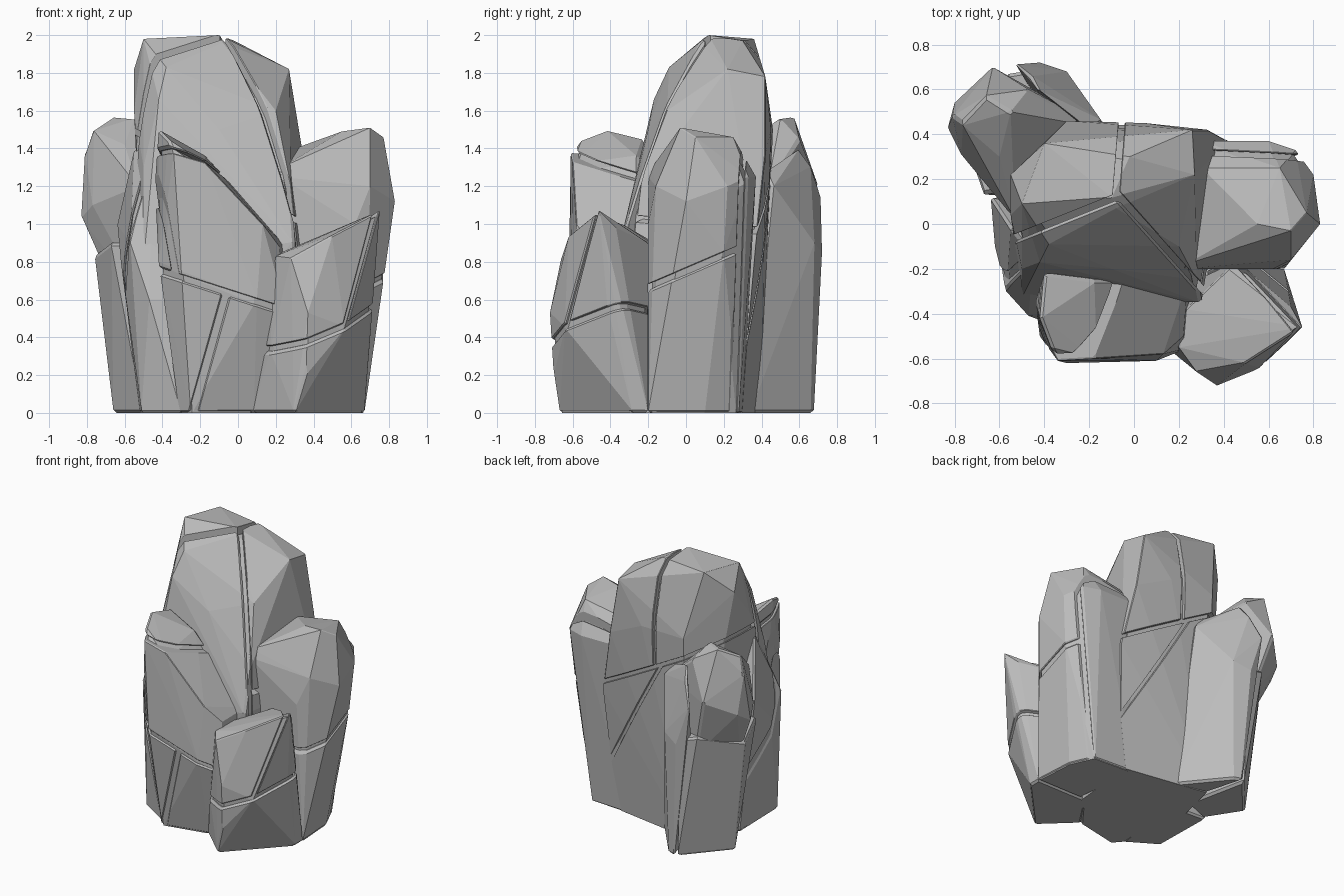
import bpy
import bmesh
from mathutils import Vector

GAP = 0.014      # half width of a crack
BEVEL = 0.014    # chipped edge width
CORE = 0.93      # size of the core that closes the cracks from inside

if "Cube" in bpy.data.objects:
    bpy.data.objects.remove(bpy.data.objects["Cube"], do_unlink=True)

stone = bpy.data.materials.new("stone_grey")
stone.use_nodes = True
stone.diffuse_color = (0.5, 0.5, 0.5, 1)
stone.node_tree.nodes["Principled BSDF"].inputs["Base Color"].default_value = stone.diffuse_color


def hull(points):
    """Closed convex solid around the points."""
    bm = bmesh.new()
    for p in points:
        bm.verts.new(p)
    bmesh.ops.remove_doubles(bm, verts=bm.verts[:], dist=0.001)
    bmesh.ops.convex_hull(bm, input=bm.verts[:])
    loose = [v for v in bm.verts if not v.link_faces]
    bmesh.ops.delete(bm, geom=loose, context='VERTS')
    return bm


def keep_side(bm, point, normal):
    """Part of a convex solid on the normal's side of a plane."""
    n = Vector(normal).normalized()
    bmesh.ops.bisect_plane(bm, geom=bm.verts[:] + bm.edges[:] + bm.faces[:],
                           plane_co=Vector(point) + n * GAP, plane_no=n,
                           clear_inner=True)
    corners = [v.co.copy() for v in bm.verts]
    bm.free()
    return hull(corners)


def add_object(name, bm, bevel=True):
    bmesh.ops.dissolve_limit(bm, angle_limit=0.03, verts=bm.verts[:], edges=bm.edges[:])
    bmesh.ops.recalc_face_normals(bm, faces=bm.faces[:])
    mesh = bpy.data.meshes.new(name)
    bm.to_mesh(mesh)
    bm.free()
    mesh.materials.append(stone)
    obj = bpy.data.objects.new(name, mesh)
    bpy.context.collection.objects.link(obj)
    if bevel:
        mod = obj.modifiers.new("chipped_edges", 'BEVEL')
        mod.width = BEVEL
        mod.segments = 1
        mod.limit_method = 'ANGLE'
        mod.angle_limit = 0.95


def rock(name, points, cuts=(), blocks=("",)):
    """Cracked rock: each block names the side (+ - or . for any) of every cut."""
    for i, sides in enumerate(blocks):
        bm = hull(points)
        for (point, normal), side in zip(cuts, sides):
            if side != ".":
                sign = 1 if side == "+" else -1
                bm = keep_side(bm, point, Vector(normal) * sign)
        add_object(f"{name}_block_{i + 1}", bm)
    if cuts:
        mid = sum((Vector(p) for p in points), Vector()) / len(points)
        inner = []
        for p in points:
            q = mid + (Vector(p) - mid) * CORE
            q.z = p[2] * 0.97
            inner.append(q)
        add_object(name + "_core", hull(inner), bevel=False)


# Tall central column: front slab, two upper back slabs, two lower back slabs
rock("tall_column", [
    (-.5, .09, 1.98), (-.1, .12, 2), (-.4, .36, 1.98), (-.02, .3, 1.97),
    (.27, .22, 1.82), (.26, .42, 1.78), (-.3, .46, 1.5), (.05, .45, 1.5),
    (.33, .42, 1.37), (.29, -.05, 1.3), (-.55, .22, 1.82), (-.55, .04, 1.6),
    (-.38, -.09, 1.83), (-.08, .07, 1.96), (.2, -.1, 1.6), (.28, -.25, 1.2),
    (-.42, -.17, 1.66), (-.5, -.2, 1.3), (-.1, -.2, 1.5), (-.5, -.33, .8),
    (.3, -.35, .9), (.42, .37, .9), (-.48, -.33, 0), (.3, -.3, 0),
    (.36, .29, 0), (-.06, .34, 0), (-.3, .4, 0)],
    cuts=[((-.08, .14, 0), (1, -.08, 0)),
          ((-.08, .12, 0), (-.4, 1, 0)),
          ((-.08, .14, 0), (.75, .67, 0)),
          ((0, .45, 1.19), (.55, 0, 1)),
          ((-.05, .45, 1.15), (1, 0, .57))],
    blocks=(".--..", "-+.+.", "+.++.", ".+.--", "..+-+"))

# Back rock on the -x side: a broad foot, an overhanging top and a rear slab
rock("back_rock_foot", [
    (-.66, .37, 0), (-.5, .12, 0), (-.4, .67, 0), (-.3, .2, 0),
    (-.76, .39, .83), (-.67, .13, .9), (-.56, .67, .92), (-.43, .69, .88),
    (-.3, .2, .9)])
rock("back_rock_top", [
    (-.72, .38, .78), (-.52, .63, .78), (-.2, .4, .6), (-.5, .12, .6),
    (-.83, .43, 1.03), (-.77, .31, 1.1), (-.81, .48, 1.38),
    (-.8, .54, 1.1), (-.63, .7, 1.2), (-.17, .44, 1.2), (-.77, .45, 1.5),
    (-.66, .57, 1.57), (-.55, .5, 1.56), (-.47, .6, 1.45), (-.6, .3, 1.42),
    (-.53, .02, 1.2)])
rock("back_rock_rear_slab", [
    (-.38, .68, 0), (-.32, .66, 0), (-.06, .34, 0), (-.3, .4, 0),
    (-.42, .72, .85), (-.3, .68, .9), (-.14, .46, 1.2), (-.46, .66, 1.32),
    (-.43, .6, 1.4), (-.2, .42, 1.28), (-.53, .715, 1.15), (-.4, .5, .5)])

# Narrow slab leaning on the column
rock("side_slab", [
    (-.55, -.02, 1.4), (-.45, -.15, 1.4), (-.3, 0, 1.4), (-.64, .12, 1),
    (-.62, -.1, .8), (-.57, -.3, .9), (-.47, -.41, .6), (-.25, -.4, .6),
    (-.52, .12, 0), (-.51, -.34, 0), (-.3, -.47, 0), (-.2, .1, 0)],
    cuts=[((-.56, -.1, .8), (1, -.3, -.2))],
    blocks="+-")

# Front rock: cap, two upper blocks over the face crack, two lower blocks
rock("front_rock", [
    (-.42, -.42, 1.5), (-.4, -.22, 1.45), (-.37, -.55, 1.45), (-.34, -.61, 1.37),
    (-.17, -.6, 1.32), (-.17, -.25, 1.36), (.13, -.58, 1), (.22, -.5, .88),
    (.24, -.25, .9), (-.44, -.35, 1.2), (-.42, -.5, .8), (-.3, -.62, .75),
    (.1, -.61, .6), (.25, -.55, .55), (-.25, -.53, 0), (-.31, -.46, 0),
    (-.3, -.25, 0), (.08, -.46, 0), (.28, -.2, 0)],
    cuts=[((-.4, -.6, .75), (.32, 0, 1)),
          ((-.35, -.6, .9), (1, .2, .15)),
          ((-.24, -.53, 0), (1, 0, -.28)),
          ((-.2, -.6, 1.35), (.28, .2, 1))],
    blocks=("++.-", "+-.-", "+..+", "-.+.", "-.-."))

# Rock on the +x side: upper and lower front blocks with a rear slab
rock("side_rock", [
    (.23, -.18, 1.3), (.55, 0, 1.49), (.7, -.03, 1.51), (.77, .05, 1.46),
    (.3, .25, 1.4), (.65, .25, 1.46), (.3, .37, 1.25), (.6, .37, 1.25),
    (.72, .33, 1.25), (.8, .22, 1.2), (.83, 0, 1.12), (.7, -.16, 1.2),
    (.62, -.2, 1), (.22, -.2, 1.25), (.77, .2, .85), (.74, -.1, .6),
    (.3, -.2, 0), (.67, -.2, 0), (.65, .1, 0), (.57, .28, 0), (.25, .3, 0)],
    cuts=[((.5, .28, .6), (.05, 1, -.04)),
          ((.7, -.05, .73), (0, -.43, 1))],
    blocks=("+.", "-+", "--"))

# Low pointed rock at the front, cracked across and along its sharp ridge
rock("low_rock", [
    (.75, -.46, 1.07), (.7, -.37, .98), (.42, -.2, .92), (.5, -.2, .9),
    (.23, -.38, .85), (.2, -.55, .83), (.5, -.62, .94), (.28, -.66, .82),
    (.37, -.72, .53), (.57, -.64, .45), (.7, -.42, .58), (.17, -.57, .33),
    (.36, -.7, .2), (.3, -.67, 0), (.67, -.28, 0), (.67, -.2, 0),
    (.08, -.46, 0), (.25, -.2, 0)],
    cuts=[((.2, -.6, .34), (-.35, -.2, 1)),
          ((.55, -.62, .44), (.5, .32, -.22))],
    blocks=("++", "+-", "-."))
